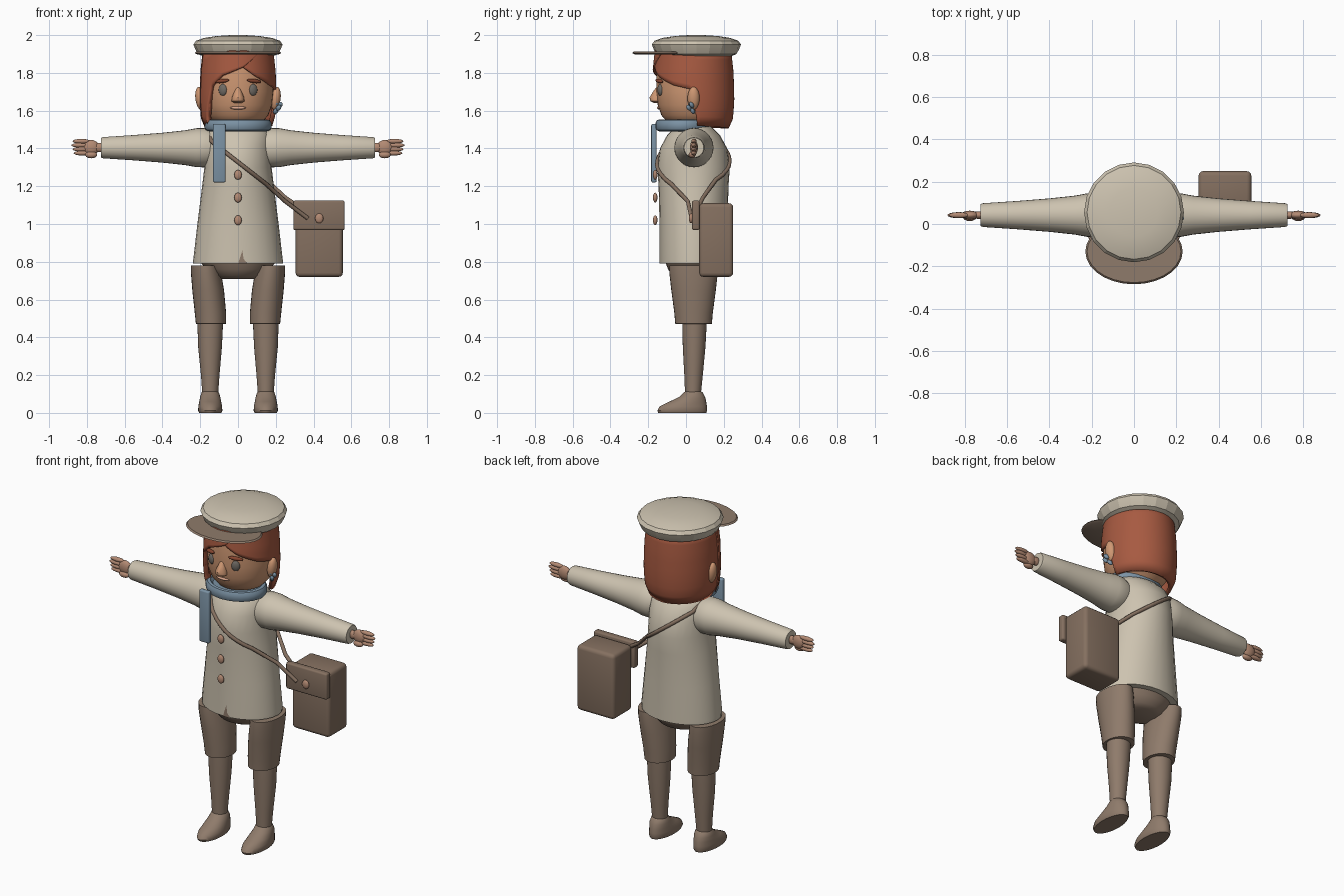
import bpy, bmesh
from math import sin, cos, pi, radians, sqrt
from mathutils import Vector

if "Cube" in bpy.data.objects:
    bpy.data.objects.remove(bpy.data.objects["Cube"])


def material(name, hex_code):
    channels = [int(hex_code[i:i + 2], 16) / 255 for i in (0, 2, 4)]
    colour = [((c + .055) / 1.055) ** 2.4 for c in channels] + [1]
    mat = bpy.data.materials.new(name)
    mat.use_nodes = True
    mat.diffuse_color = colour
    mat.node_tree.nodes["Principled BSDF"].inputs["Base Color"].default_value = colour
    return mat


cream = material("cream cloth", "cdc3b0")
brown = material("brown cloth", "8f7b6b")
leather = material("bag leather", "857060")
auburn = material("auburn hair", "a75a41")
skin = material("face skin", "cf9873")
tan = material("hand skin", "b38a73")
blue = material("scarf blue", "7c93a5")
grey = material("eye grey", "6f6a64")
brow_red = material("brow red", "86452f")
lip = material("lip pink", "d9a68c")


def finish(obj, name, mat, angle=40):
    obj.name = name
    obj.data.materials.clear()
    obj.data.materials.append(mat)
    bpy.ops.object.select_all(action="DESELECT")
    obj.select_set(True)
    bpy.context.view_layer.objects.active = obj
    bpy.ops.object.shade_smooth_by_angle(angle=radians(angle))
    return obj


def from_bmesh(bm, name, mat, angle=40):
    mesh = bpy.data.meshes.new(name)
    bm.to_mesh(mesh)
    bm.free()
    obj = bpy.data.objects.new(name, mesh)
    bpy.context.collection.objects.link(obj)
    return finish(obj, name, mat, angle)


def loft(name, mat, rings, place=lambda a, b, t: (a, b, t), sides=28, angle=40):
    """Closed body through elliptical rings: (t, centre a, radius a, centre b, radius b)."""
    bm = bmesh.new()
    loops = []
    for t, a, ra, b, rb in rings:
        turns = [2 * pi * i / sides for i in range(sides)]
        loops.append([bm.verts.new(place(a + ra * cos(u), b + rb * sin(u), t)) for u in turns])
    for low, high in zip(loops, loops[1:]):
        for i in range(sides):
            k = (i + 1) % sides
            bm.faces.new((low[i], low[k], high[k], high[i]))
    bm.faces.new(loops[0])
    bm.faces.new(loops[-1])
    bmesh.ops.recalc_face_normals(bm, faces=bm.faces)
    return from_bmesh(bm, name, mat, angle)


def ball(name, mat, loc, size, rot=(0, 0, 0)):
    bpy.ops.mesh.primitive_uv_sphere_add(segments=16, ring_count=10, location=loc, rotation=rot)
    obj = bpy.context.object
    obj.scale = size
    return finish(obj, name, mat)


def box(name, mat, low, high, bevel):
    low, high = Vector(low), Vector(high)
    bm = bmesh.new()
    bmesh.ops.create_cube(bm, size=1)
    for v in bm.verts:
        v.co = Vector(c * s for c, s in zip(v.co, high - low)) + (low + high) / 2
    bmesh.ops.bevel(bm, geom=bm.edges[:], offset=bevel, segments=3, profile=.5, affect="EDGES")
    return from_bmesh(bm, name, mat)


def lerp(table, x):
    if x <= table[0][0]:
        return table[0][1]
    for (xa, ya), (xb, yb) in zip(table, table[1:]):
        if x <= xb:
            return ya + (yb - ya) * (x - xa) / (xb - xa)
    return table[-1][1]


# Coat and hips
coat = [(.79, .237, .18), (.81, .237, .18), (1, .215, .18), (1.2, .19, .185), (1.3, .178, .192),
        (1.4, .175, .178), (1.47, .172, .14), (1.51, .15, .1), (1.53, .11, .07)]
loft("coat", cream, [(z, 0, rx, .04, ry) for z, rx, ry in coat])
loft("hips", brown, [(.71, 0, .1, .04, .08), (.725, 0, .13, .04, .11), (.76, 0, .17, .04, .135),
                     (.8, 0, .2, .04, .15)])
bm = bmesh.new()
bm.faces.new([bm.verts.new((x, -.144, z)) for x, z in ((0, .79), (.05, .79), (.03, .815), (.023, .86))])
from_bmesh(bm, "coat_slit", brown)

# Limbs, mirrored to both sides
for s, side in ((1, "left"), (-1, "right")):
    upright = lambda a, b, t: (s * a, b, t)
    along_x = lambda a, b, t: (s * t, a, b)
    arm = [(.12, .085), (.17, .104), (.22, .103), (.28, .092), (.4, .079), (.55, .067), (.715, .056), (.725, .052)]
    loft(side + "_sleeve", cream, [(x, .042, r, 1.404, r) for x, r in arm], along_x)
    loft(side + "_shorts_leg", brown, [(.47, .145, .07, .04, .09), (.472, .143, .08, .04, .097),
         (.53, .146, .083, .04, .102), (.65, .158, .084, .04, .118), (.74, .169, .08, .04, .128),
         (.78, .173, .077, .04, .128)], upright)
    loft(side + "_lower_leg", brown, [(.1, .147, .042, .037, .042), (.2, .147, .049, .04, .049),
         (.35, .148, .063, .043, .06), (.48, .147, .068, .045, .065)], upright)
    loft(side + "_shoe", brown, [(0, .147, .058, -.02, .127), (.012, .147, .064, -.02, .132),
         (.035, .147, .063, -.014, .125), (.06, .147, .058, .01, .097), (.085, .147, .053, .033, .068),
         (.108, .147, .046, .038, .05), (.115, .147, .04, .038, .04)], upright)
    # Hand
    ball(side + "_wrist", tan, (s * .735, .042, 1.405), (.035, .018, .025))
    ball(side + "_palm", tan, (s * .777, .042, 1.405), (.042, .021, .04))
    ball(side + "_thumb", tan, (s * .777, .032, 1.366), (.032, .018, .018))
    for i in range(4):
        ball(f"{side}_finger_{i}", tan, (s * (.835 - .006 * abs(i - 1)), .042, 1.438 - i * .021),
             (.047, .014, .0125))
    # Face side parts
    ball(side + "_ear", skin, (s * .2, .04, 1.665), (.026, .032, .062), (0, s * .12, 0))
    ball(side + "_eye", grey, (s * .08, -.136, 1.71), (.024, .014, .031), (0, 0, s * .4))
    ball(side + "_eyebrow", brow_red, (s * .085, -.142, 1.757), (.042, .012, .011), (0, s * .12, s * .42))

# Head
profile = [(1.5, .08), (1.525, .095), (1.54, .13), (1.575, .16), (1.63, .18), (1.7, .187), (1.8, .187), (1.9, .175)]
loft("head", skin, [(z, 0, r, .03, r) for z, r in profile], sides=36)
loft("nose", skin, [(1.64, 0, .018, -.155, .012), (1.65, 0, .034, -.158, .03), (1.67, 0, .032, -.157, .036),
                    (1.7, 0, .02, -.15, .025), (1.725, 0, .01, -.146, .01)], sides=16)
ball("mouth", lip, (0, -.142, 1.615), (.042, .012, .009))


# Hair as curved sheets whose lower edge follows the angle around the head
def hair(name, edge, start, end, grow):
    cols, rows = 90, 8
    shape = [(1.5, .17), (1.54, .195), (1.65, .204), (1.8, .2), (1.92, .187)]
    bm = bmesh.new()
    grid = []
    for i in range(cols + 1):
        deg = start + (end - start) * i / cols
        u, low = radians(deg), lerp(edge, deg)
        line = []
        for j in range(rows + 1):
            z = low + (1.92 - low) * j / rows
            r = lerp(shape, z) + grow
            line.append(bm.verts.new((r * sin(u), .04 - (r + .012) * cos(u), z)))
        grid.append(line)
    for a, b in zip(grid, grid[1:]):
        for j in range(rows):
            bm.faces.new((a[j], b[j], b[j + 1], a[j + 1]))
    obj = from_bmesh(bm, name, auburn, 50)
    mod = obj.modifiers.new("thickness", "SOLIDIFY")
    mod.thickness, mod.offset = .022, -1


hair("hair", [(0, 1.84), (8, 1.83), (30, 1.78), (60, 1.735), (84, 1.715), (90, 1.7), (94, 1.52), (180, 1.505),
              (285, 1.51), (300, 1.51), (308, 1.6), (318, 1.75), (360, 1.84)], 0, 360, 0)
hair("fringe_sweep", [(-72, 1.52), (-58, 1.51), (-52, 1.6), (-43, 1.73), (-25, 1.785), (8, 1.83), (36, 1.91)],
     -72, 36, .006)

# Cap
cap = [(1.89, .19), (1.9, .212), (1.925, .226), (1.95, .236), (1.97, .222), (1.985, .18), (1.995, .115), (2, .04)]
loft("cap_crown", cream, [(z, 0, r, .055, r) for z, r in cap], sides=20, angle=12)
loft("cap_brim", brown, [(1.898, 0, .215, -.13, .14), (1.905, 0, .23, -.13, .155), (1.913, 0, .222, -.13, .147)])

# Scarf and earring
scarf = [(1.49, .15), (1.497, .17), (1.51, .177), (1.535, .177), (1.55, .168), (1.553, .15), (1.535, .135)]
loft("scarf_ring", blue, [(z, 0, r, -.015, r * .83) for z, r in scarf])
box("scarf_tail", blue, (-.132, -.184, 1.22), (-.066, -.156, 1.53), .008)
for i, (x, y, z) in enumerate(((.198, .025, 1.635), (.215, .015, 1.615), (.2, .035, 1.598), (.222, .03, 1.63))):
    ball(f"earring_{i}", blue, (x, y, z), (.013, .011, .018), (.5, .6, 0))

# Buttons
for i in range(3):
    ball(f"button_{i}", tan, (0, -.163, 1.02 + .12 * i), (.02, .012, .026))

# Shoulder bag
box("bag_body", leather, (.305, .07, .72), (.555, .25, 1.11), .022)
box("bag_flap", leather, (.293, .032, .968), (.565, .072, 1.124), .01)
ball("bag_button", tan, (.43, .027, 1.03), (.022, .012, .026))


# Strap laid over the coat surface, front and back
def on_coat(x, z, facing):
    rx = lerp([(c[0], c[1]) for c in coat], z)
    ry = lerp([(c[0], c[2]) for c in coat], z)
    return .04 + facing * (ry * sqrt(max(0, 1 - (x / rx) ** 2)) + .004)


steps = [-.14 + .032 * i for i in range(10)]
front = [(x, on_coat(x, 1.437 - .78 * (x + .14), -1), 1.437 - .78 * (x + .14)) for x in steps]
back = [(x, on_coat(x, 1.45 - .75 * (x + .14), 1), 1.45 - .75 * (x + .14)) for x in steps]
path = [(.37, .03, 1.03), (.25, .01, 1.12)] + front[::-1] + [(-.15, .04, 1.51)] + back + [(.25, .09, 1.14), (.34, .06, 1.08)]
curve = bpy.data.curves.new("bag_strap", "CURVE")
curve.dimensions = "3D"
curve.bevel_depth = .011
curve.bevel_resolution = 2
curve.use_fill_caps = True
spline = curve.splines.new("POLY")
spline.points.add(len(path) - 1)
for point, co in zip(spline.points, path):
    point.co = (*co, 1)
curve.materials.append(leather)
bpy.context.collection.objects.link(bpy.data.objects.new("bag_strap", curve))
